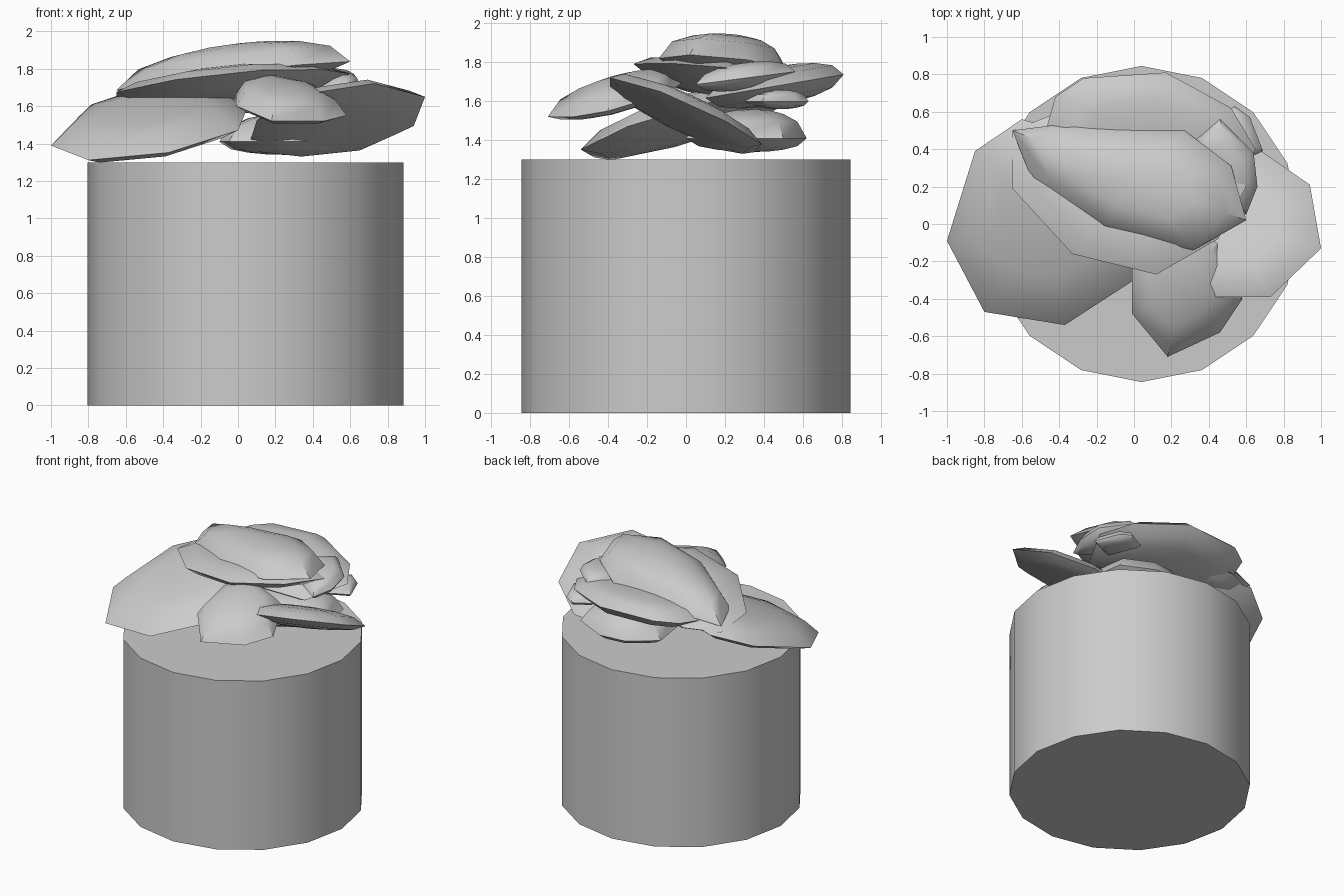
import bpy
import bmesh
from math import radians, sqrt
from mathutils import Vector

cube = bpy.data.objects.get("Cube")
if cube:
    bpy.data.objects.remove(cube, do_unlink=True)

grey = bpy.data.materials.new("plain_grey")
grey.use_nodes = True
grey.diffuse_color = (0.6, 0.6, 0.6, 1)
grey.node_tree.nodes["Principled BSDF"].inputs["Base Color"].default_value = grey.diffuse_color


def finish(obj, angle):
    """Give the part its colour and smooth shading with sharp rims."""
    obj.data.materials.append(grey)
    bpy.ops.object.select_all(action="DESELECT")
    obj.select_set(True)
    bpy.context.view_layer.objects.active = obj
    bpy.ops.object.shade_smooth_by_angle(angle=radians(angle))


def stone(name, outline, plane, dome, belly):
    """Lens-shaped slab: rim outline on a tilted plane, domed above and below."""
    base, slope_x, slope_y = plane
    rim = [Vector((x, y, base + slope_x * x + slope_y * y)) for x, y in outline]
    centre = sum(rim, Vector()) / len(rim)
    bm = bmesh.new()
    rim_verts = [bm.verts.new(p) for p in rim]
    for height in (dome, -belly):
        previous = rim_verts
        for t in (0.82, 0.55, 0.28):
            lift = Vector((0, 0, height * sqrt(1 - t * t)))
            ring = [bm.verts.new(centre.lerp(p, t) + lift) for p in rim]
            for i in range(len(rim)):
                j = (i + 1) % len(rim)
                bm.faces.new((previous[i], previous[j], ring[j], ring[i]))
            previous = ring
        tip = bm.verts.new(centre + Vector((0, 0, height)))
        for i in range(len(rim)):
            bm.faces.new((previous[i], previous[(i + 1) % len(rim)], tip))
    bmesh.ops.recalc_face_normals(bm, faces=bm.faces)
    mesh = bpy.data.meshes.new(name)
    bm.to_mesh(mesh)
    bm.free()
    obj = bpy.data.objects.new(name, mesh)
    bpy.context.collection.objects.link(obj)
    finish(obj, 40)


# Round pedestal
bpy.ops.mesh.primitive_cylinder_add(vertices=16, radius=0.845, depth=1.3,
                                    location=(0.04, 0, 0.65))
pedestal = bpy.context.object
pedestal.name = "pedestal"
finish(pedestal, 40)

# Bottom layer of slabs
stone("right_slab",
      [(-1, -.09), (-.8, -.47), (-.37, -.54), (0, -.3),
       (.05, .1), (-.2, .45), (-.6, .56), (-.85, .39)],
      plane=(1.555, .14, .28), dome=.13, belly=.08)
stone("low_back_slab",
      [(.3, .62), (.1, .6), (-.1, .45), (-.05, .1), (.3, 0), (.6, .2), (.55, .5)],
      plane=(1.41, 0, 0), dome=.15, belly=.07)
stone("left_slab",
      [(.73, -.39), (1, -.13), (.94, .21), (.68, .39),
       (.3, .35), (.05, .2), (.1, -.15), (.36, -.39)],
      plane=(1.444, .15, -.43), dome=.1, belly=.07)
stone("front_slab",
      [(.18, -.71), (.46, -.58), (.58, -.4), (.45, -.1),
       (.1, 0), (-.01, -.2), (-.01, -.48)],
      plane=(1.72, -.12, .25), dome=.13, belly=.05)

# Middle layer
stone("back_slab",
      [(-.27, .78), (-.42, .68), (-.5, .4), (-.2, .1),
       (.5, .1), (.65, .4), (.52, .62), (.17, .81)],
      plane=(1.6, 0, .17), dome=.1, belly=.1)
stone("back_pebble",
      [(.54, .63), (.4, .55), (.5, .3), (.69, .39), (.62, .57)],
      plane=(1.6, 0, 0), dome=.06, belly=.04)
stone("middle_slab",
      [(-.65, .19), (-.33, -.16), (.12, -.27), (.45, -.08),
       (.6, .2), (.4, .45), (0, .52), (-.4, .6), (-.65, .5)],
      plane=(1.75, .08, -.12), dome=.08, belly=.1)
stone("side_stone",
      [(.46, .56), (.28, .45), (.45, .15), (.6, .05), (.66, .2), (.64, .38)],
      plane=(1.68, 0, .13), dome=.08, belly=.06)

# Top slab
stone("top_slab",
      [(-.65, .5), (-.55, .25), (-.17, -.03), (.32, -.14),
       (.6, .02), (.52, .31), (.27, .5), (-.34, .54)],
      plane=(1.78, .1, -.06), dome=.17, belly=.06)
